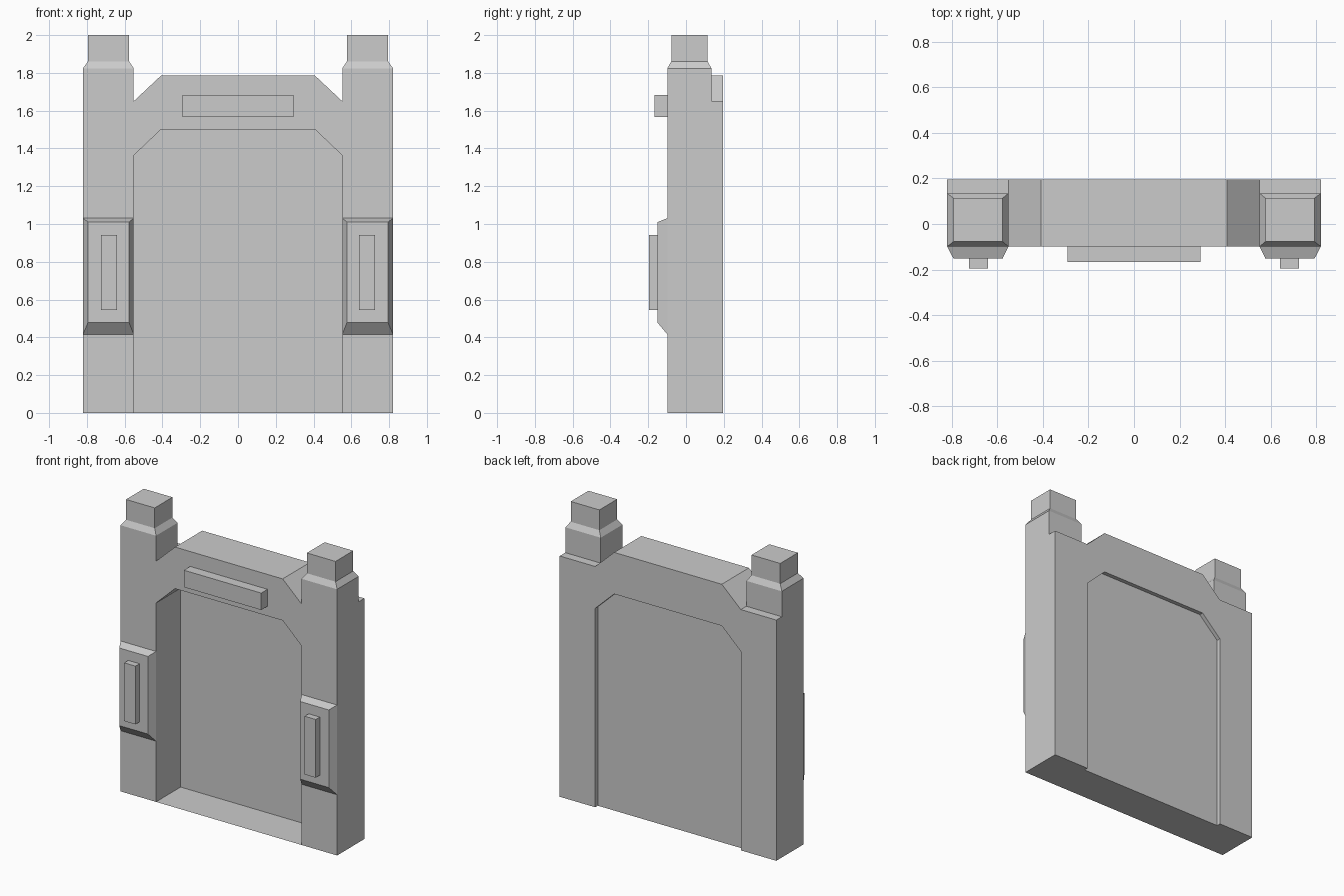
import bpy, bmesh

if "Cube" in bpy.data.objects:
    bpy.data.objects.remove(bpy.data.objects["Cube"])

FRONT, BACK = -0.099, 0.195
IN, OUT = 0.552, 0.821          # inner and outer x of the pillars
SHOULDER = 1.65                 # height of the frame over the pillars


def finish(name, bm, mirror=False):
    bmesh.ops.recalc_face_normals(bm, faces=bm.faces)
    mesh = bpy.data.meshes.new(name)
    bm.to_mesh(mesh)
    bm.free()
    obj = bpy.data.objects.new(name, mesh)
    bpy.context.collection.objects.link(obj)
    if mirror:
        obj.modifiers.new("Mirror", 'MIRROR').use_mirror_merge = False
    return obj


def loft(name, rings, start_cap=False, mirror=False):
    """Join rings of points with quads and cap the end."""
    bm = bmesh.new()
    loops = [[bm.verts.new(p) for p in ring] for ring in rings]
    for a, b in zip(loops, loops[1:]):
        for i in range(len(a)):
            j = (i + 1) % len(a)
            bm.faces.new((a[i], a[j], b[j], b[i]))
    bm.faces.new(loops[-1])
    if start_cap:
        bm.faces.new(loops[0][::-1])
    return finish(name, bm, mirror)


def ring_z(x0, x1, y0, y1, z):
    return [(x0, y0, z), (x1, y0, z), (x1, y1, z), (x0, y1, z)]


def ring_y(x0, x1, z0, z1, y):
    return [(x0, y, z0), (x1, y, z0), (x1, y, z1), (x0, y, z1)]


def mirrored(half):
    return half + [(-x, z) for x, z in reversed(half)]


# Door frame: arch outline extruded front to back
arch = [(0.408, 1.5), (IN, 1.363), (IN, 0)]
outline = mirrored(arch + [(OUT, 0), (OUT, SHOULDER), (IN, SHOULDER), (0.408, 1.785)])
loft("door_frame", [[(x, y, z) for x, z in outline] for y in (FRONT, BACK)], start_cap=True)

# Thin door panel set near the back, and the floor in front of it
bm = bmesh.new()
bm.faces.new([bm.verts.new((x, 0.167, z)) for x, z in mirrored(arch)])
finish("door_panel", bm)
bm = bmesh.new()
bm.faces.new([bm.verts.new(p) for p in ring_z(-IN, IN, FRONT, 0.167, 0)])
finish("threshold", bm)

# Pillar tops: shaft, bevelled shoulder and square cap
cap = (0.577, 0.794, -0.078, 0.114)
loft("pillar_top", [
    ring_z(IN, OUT, FRONT, 0.135, SHOULDER),
    ring_z(IN, OUT, FRONT, 0.135, 1.824),
    ring_z(*cap, 1.861),
    ring_z(*cap, 2.0)], mirror=True)

# Bevelled pads on the pillar fronts with raised strips
loft("pillar_pad", [
    ring_y(IN, OUT, 0.416, 1.031, FRONT),
    ring_y(0.577, 0.794, 0.478, 1.01, -0.151)], mirror=True)
loft("pad_strip", [
    ring_y(0.641, 0.726, 0.544, 0.943, -0.151),
    ring_y(0.641, 0.726, 0.544, 0.943, -0.195)], mirror=True)

# Plaque over the door
loft("header_plaque", [
    ring_y(-0.293, 0.293, 1.567, 1.683, FRONT),
    ring_y(-0.293, 0.293, 1.567, 1.683, -0.167)])
